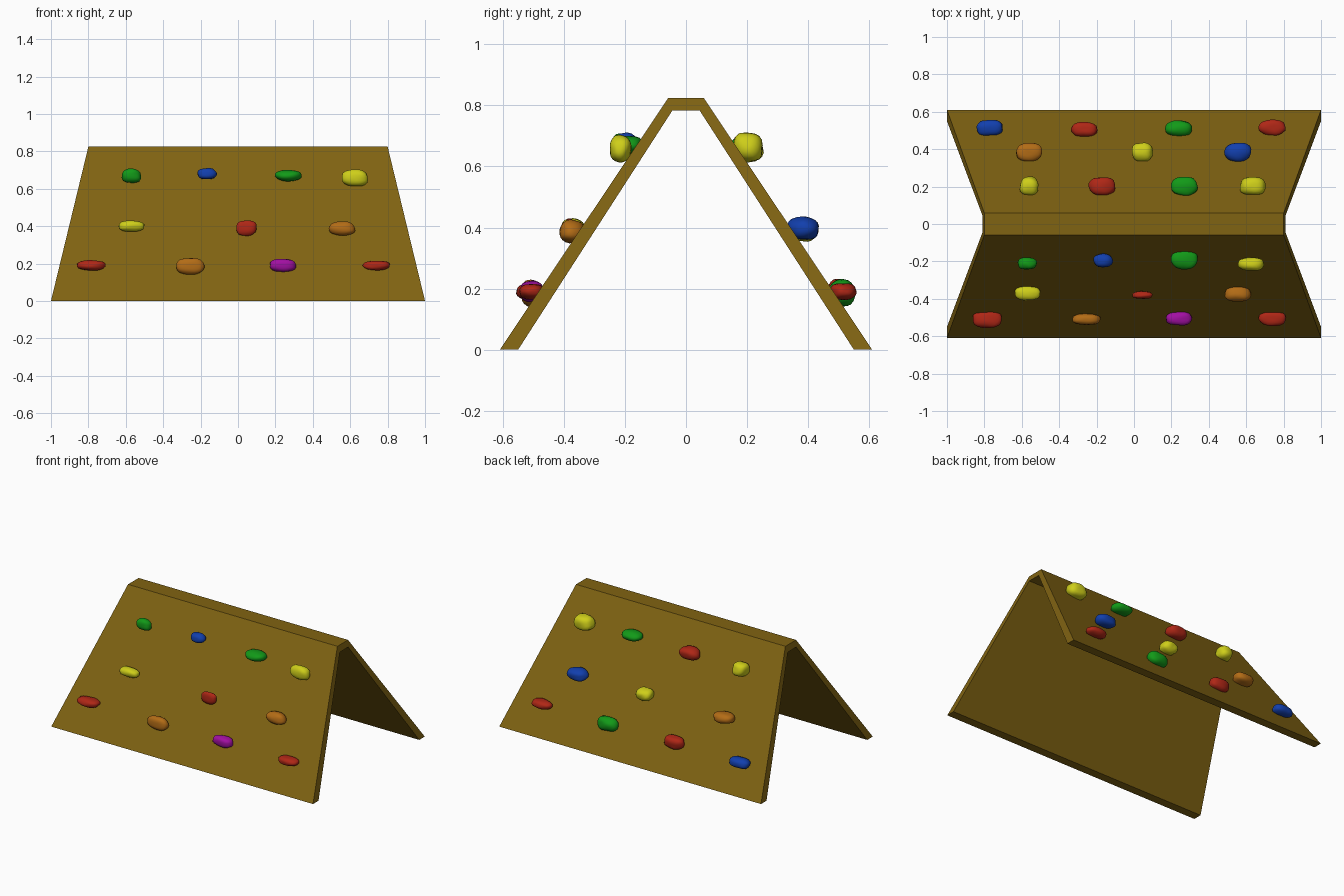
import bpy, bmesh, random
from mathutils import Vector, noise

if "Cube" in bpy.data.objects:
    bpy.data.objects.remove(bpy.data.objects["Cube"])

random.seed(4)

def material(name, rgb):
    m = bpy.data.materials.new(name)
    m.diffuse_color = (*rgb, 1)
    m.use_nodes = True
    m.node_tree.nodes["Principled BSDF"].inputs["Base Color"].default_value = m.diffuse_color
    return m

MATS = {
    "wood": material("wood brown", (0.216, 0.125, 0.006)),
    "green": material("green", (0.006, 0.32, 0.009)),
    "blue": material("blue", (0.006, 0.05, 0.42)),
    "red": material("red", (0.43, 0.02, 0.008)),
    "yellow": material("yellow", (0.62, 0.62, 0.01)),
    "orange": material("orange", (0.45, 0.15, 0.008)),
    "purple": material("purple", (0.36, 0.005, 0.36)),
}

def finish(bm, name, mat):
    bmesh.ops.recalc_face_normals(bm, faces=bm.faces)
    me = bpy.data.meshes.new(name)
    bm.to_mesh(me)
    bm.free()
    me.materials.append(MATS[mat])
    ob = bpy.data.objects.new(name, me)
    bpy.context.collection.objects.link(ob)
    return ob

# A-shaped climbing frame: profile in y/z, narrowing towards the top
half = [(0.61, 0), (0.058, 0.825), (0.045, 0.783), (0.55, 0)]
bm = bmesh.new()

def half_width(z):
    return 1.0 - 0.2 * z / 0.825

outline = [half[0], half[1], (-half[1][0], half[1][1]), (-half[0][0], 0),
           (-half[3][0], 0), (-half[2][0], half[2][1]), half[2], half[3]]
sides = [[bm.verts.new((s * half_width(z), y, z)) for y, z in outline] for s in (-1, 1)]
n = len(outline)
for i in range(n):
    j = (i + 1) % n
    bm.faces.new((sides[0][i], sides[0][j], sides[1][j], sides[1][i]))
for ring in sides:  # each end: back leg, ridge, front leg
    for q in ((0, 1, 6, 7), (1, 2, 5, 6), (2, 3, 4, 5)):
        bm.faces.new([ring[k] for k in q])
finish(bm, "climbing_frame", "wood")

# Rounded, slightly lumpy climbing hold
def hold(name, mat, centre, size):
    bm = bmesh.new()
    bmesh.ops.create_icosphere(bm, subdivisions=3, radius=1)
    seed = Vector([random.uniform(-50, 50) for _ in range(3)])
    for v in bm.verts:
        p = v.co.normalized()
        r = sum(abs(c) ** 2.5 for c in p) ** (-1 / 2.5)
        p = p * r * (1 + 0.12 * noise.noise(p * 1.3 + seed))
        v.co = [centre[k] + p[k] * size[k] / 2 for k in range(3)]
    ob = finish(bm, name, mat)
    for f in ob.data.polygons:
        f.use_smooth = True

# Front holds: colour, x, y, z, width, depth, height
front = [
    ("green", -0.57, -0.21, 0.67, 0.10, 0.065, 0.075),
    ("blue", -0.165, -0.195, 0.68, 0.10, 0.07, 0.06),
    ("green", 0.27, -0.19, 0.67, 0.14, 0.10, 0.06),
    ("yellow", 0.625, -0.215, 0.658, 0.14, 0.07, 0.09),
    ("yellow", -0.57, -0.37, 0.40, 0.14, 0.075, 0.06),
    ("red", 0.045, -0.38, 0.39, 0.11, 0.04, 0.08),
    ("orange", 0.555, -0.375, 0.387, 0.14, 0.08, 0.075),
    ("red", -0.785, -0.51, 0.19, 0.155, 0.09, 0.055),
    ("orange", -0.255, -0.51, 0.185, 0.15, 0.06, 0.09),
    ("purple", 0.24, -0.505, 0.19, 0.14, 0.075, 0.07),
    ("red", 0.74, -0.505, 0.19, 0.14, 0.08, 0.05),
]
# Back holds: same columns
back = [
    ("yellow", -0.56, 0.203, 0.66, 0.10, 0.10, 0.09),
    ("red", -0.17, 0.20, 0.665, 0.14, 0.10, 0.08),
    ("green", 0.27, 0.20, 0.67, 0.14, 0.10, 0.06),
    ("yellow", 0.635, 0.203, 0.662, 0.135, 0.10, 0.098),
    ("orange", -0.56, 0.385, 0.395, 0.14, 0.10, 0.065),
    ("yellow", 0.045, 0.385, 0.395, 0.11, 0.10, 0.08),
    ("blue", 0.555, 0.385, 0.397, 0.14, 0.10, 0.075),
    ("blue", -0.77, 0.515, 0.19, 0.14, 0.085, 0.065),
    ("red", -0.265, 0.505, 0.19, 0.14, 0.08, 0.085),
    ("green", 0.24, 0.51, 0.185, 0.14, 0.085, 0.09),
    ("red", 0.74, 0.515, 0.19, 0.14, 0.085, 0.055),
]
for side, rows in (("front", front), ("back", back)):
    for i, (mat, x, y, z, w, d, h) in enumerate(rows, 1):
        hold(f"{side}_{mat}_hold_{i}", mat, (x, y, z), (w, d, h))
